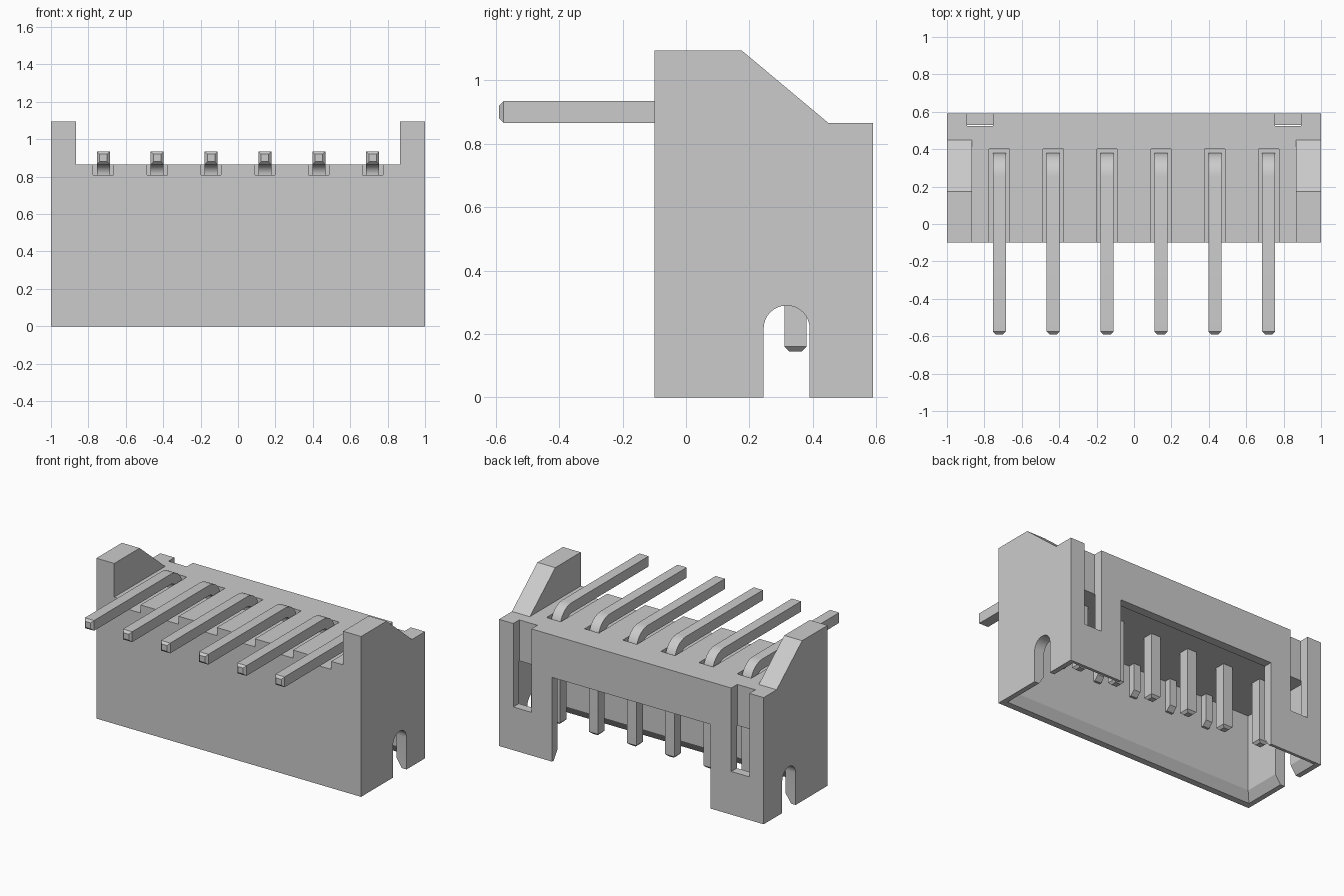
import bpy, bmesh, math

if "Cube" in bpy.data.objects:
    bpy.data.objects.remove(bpy.data.objects["Cube"])

grey = bpy.data.materials.new("light_grey")
grey.diffuse_color = (0.6, 0.6, 0.6, 1)
grey.use_nodes = True
grey.node_tree.nodes["Principled BSDF"].inputs["Base Color"].default_value = grey.diffuse_color


def loft(name, rings):
    """Closed solid through a list of equal-length point rings."""
    bm = bmesh.new()
    vs = [[bm.verts.new(p) for p in r] for r in rings]
    n = len(rings[0])
    for a, b in zip(vs, vs[1:]):
        for i in range(n):
            j = (i + 1) % n
            bm.faces.new((a[i], a[j], b[j], b[i]))
    bm.faces.new(vs[0])
    bm.faces.new(vs[-1])
    bmesh.ops.recalc_face_normals(bm, faces=bm.faces)
    me = bpy.data.meshes.new(name)
    bm.to_mesh(me)
    bm.free()
    me.materials.append(grey)
    ob = bpy.data.objects.new(name, me)
    bpy.context.collection.objects.link(ob)
    return ob


def rect(x0, x1, y0, y1, z):
    return [(x0, y0, z), (x1, y0, z), (x1, y1, z), (x0, y1, z)]


def box(name, x0, x1, y0, y1, z0, z1):
    return loft(name, [rect(x0, x1, y0, y1, z0), rect(x0, x1, y0, y1, z1)])


def prism(name, profile, x0, x1):
    return loft(name, [[(x, y, z) for y, z in profile] for x in (x0, x1)])


def activate(ob):
    bpy.ops.object.select_all(action='DESELECT')
    ob.select_set(True)
    bpy.context.view_layer.objects.active = ob


def cut(ob, cutter):
    cutter.hide_render = True
    m = ob.modifiers.new("cut", 'BOOLEAN')
    m.operation = 'DIFFERENCE'
    m.solver = 'EXACT'
    m.object = cutter
    activate(ob)
    bpy.ops.object.modifier_apply(modifier=m.name)
    bpy.data.objects.remove(cutter)


pin_xs = [0.288 * (i - 2.5) for i in range(6)]

# housing: side profile, with the middle lowered to leave two ears
body = prism("housing", [(-0.1, 0), (-0.1, 1.095), (0.175, 1.095),
                         (0.45, 0.865), (0.59, 0.865), (0.59, 0)], -1, 1)
cut(body, box("ear_gap", -0.865, 0.865, -0.3, 0.45, 0.865, 1.3))

# mating cavity with a chamfered mouth
cx, y0, y1 = 0.925, -0.015, 0.53


def mouth(o, z):
    return rect(-cx - o, cx + o, y0 - o, y1 + o, z)


cut(body, loft("cavity", [mouth(0.053, -0.02), mouth(0.04, 0),
                          mouth(0, 0.06), mouth(0, 0.585)]))

# large window in the back wall
cut(body, box("back_window", -0.6, 0.6, 0.4, 0.7, -0.1, 0.575))

# tall slots at both ends of the back wall
for s in (-1, 1):
    a, b = sorted((s * 0.755, s * 0.892))
    cut(body, box("back_slot", a, b, 0.525, 0.7, 0.295, 1.0))

# arched notches through the side walls
arch = [(0.3175 + 0.0725 * math.cos(math.pi * i / 16),
         0.2175 + 0.0725 * math.sin(math.pi * i / 16)) for i in range(17)]
cut(body, prism("side_notch", [(0.39, -0.1)] + arch + [(0.245, -0.1)], -1.1, 1.1))

# shallow channels under the pins
for x in pin_xs:
    cut(body, box("pin_channel", x - 0.054, x + 0.054, -0.3, 0.4, 0.81, 1.0))

# small chamfered ribs inside the front wall, between the pins
for i in range(5):
    x = 0.288 * (i - 2)
    prism("inner_rib_%d" % (i + 1), [(-0.03, 0.59), (0.03, 0.59), (0.03, 0.4),
                                     (0.0, 0.37), (-0.03, 0.37)], x - 0.025, x + 0.025)

# bent square pins with tapered tips: y, z, direction angle, half width
r = 0.09
path = [(-0.59, 0.90, 0, 0.02), (-0.575, 0.90, 0, 0.035)]
for i in range(9):
    t = math.pi / 2 * i / 8
    path.append((0.345 - r + r * math.sin(t), 0.90 - r + r * math.cos(t), t, 0.035))
path += [(0.345, 0.16, math.pi / 2, 0.035), (0.345, 0.145, math.pi / 2, 0.02)]
for i, x in enumerate(pin_xs):
    rings = []
    for y, z, t, h in path:
        ny, nz = math.sin(t) * h, math.cos(t) * h
        rings.append([(x - h, y - ny, z - nz), (x + h, y - ny, z - nz),
                      (x + h, y + ny, z + nz), (x - h, y + ny, z + nz)])
    activate(loft("pin_%d" % (i + 1), rings))
    bpy.ops.object.shade_smooth_by_angle(angle=math.radians(25))

activate(body)
bpy.ops.object.shade_smooth_by_angle(angle=math.radians(25))
